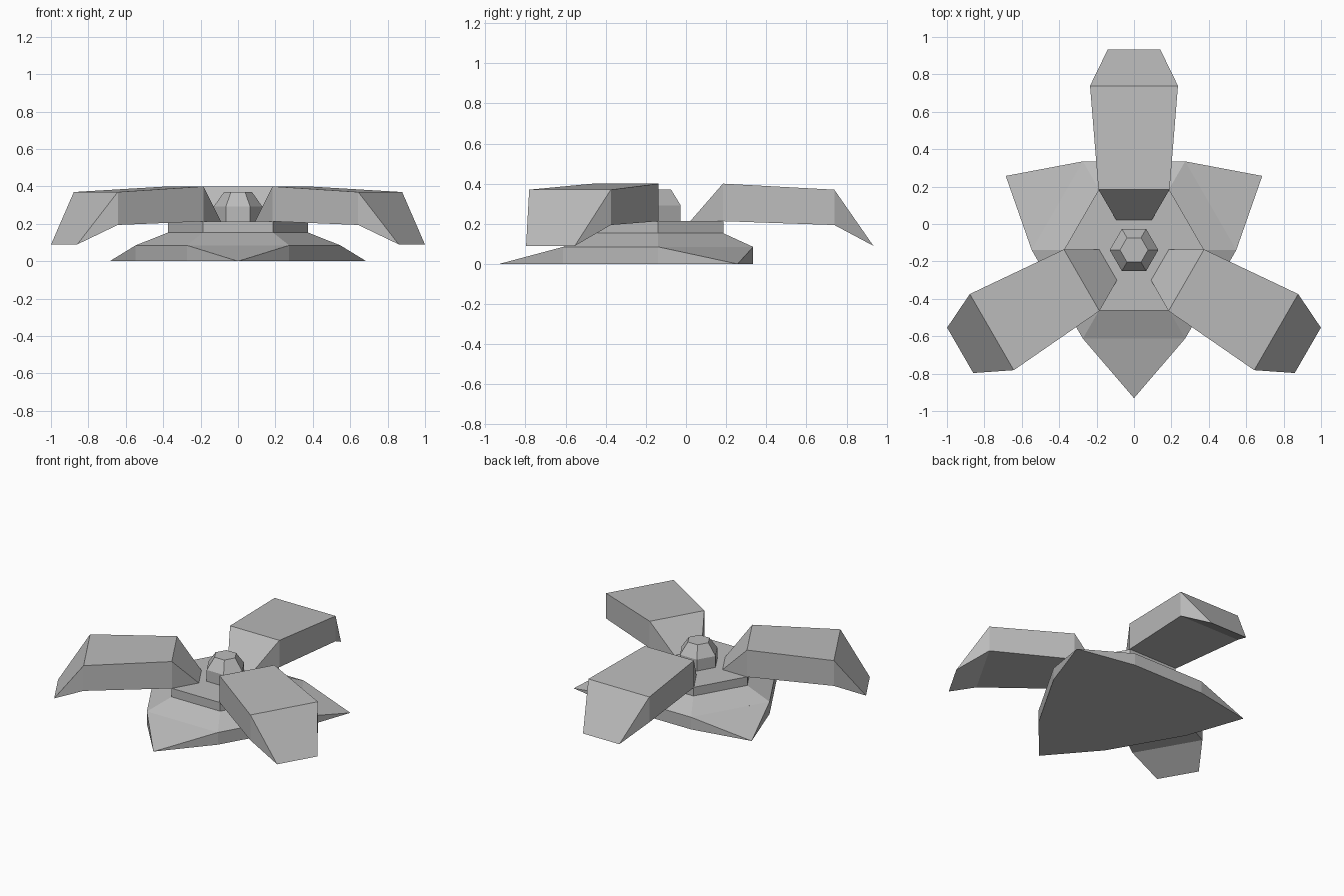
import bpy, bmesh
from math import cos, sin, pi, radians
from mathutils import Matrix

if "Cube" in bpy.data.objects:
    bpy.data.objects.remove(bpy.data.objects["Cube"])

HUB = Matrix.Translation((0, -0.139, 0))  # centre of the three-fold symmetry

grey = bpy.data.materials.new("dark_grey")
grey.diffuse_color = (0.5, 0.5, 0.5, 1)
grey.use_nodes = True
grey.node_tree.nodes["Principled BSDF"].inputs["Base Color"].default_value = grey.diffuse_color


def loft(name, rings, angle=0):
    """Skin equal-length rings, cap both ends, merge collapsed points."""
    bm = bmesh.new()
    loops = [[bm.verts.new(p) for p in ring] for ring in rings]
    n = len(loops[0])
    for a, b in zip(loops, loops[1:]):
        for i in range(n):
            j = (i + 1) % n
            bm.faces.new((a[i], a[j], b[j], b[i]))
    bm.faces.new(loops[0][::-1])
    bm.faces.new(loops[-1])
    bmesh.ops.remove_doubles(bm, verts=bm.verts, dist=1e-4)
    bmesh.ops.dissolve_degenerate(bm, edges=bm.edges, dist=1e-4)
    bmesh.ops.recalc_face_normals(bm, faces=bm.faces)
    mesh = bpy.data.meshes.new(name)
    bm.to_mesh(mesh)
    bm.free()
    mesh.materials.append(grey)
    ob = bpy.data.objects.new(name, mesh)
    ob.matrix_world = HUB @ Matrix.Rotation(radians(angle), 4, 'Z')
    bpy.context.collection.objects.link(ob)
    return ob


def hexagon(r, z):
    return [(r * cos(i * pi / 3), r * sin(i * pi / 3), z) for i in range(6)]


def section(w, y, low, high):
    return [(-w, y, low), (w, y, low), (w, y, high), (-w, y, high)]


# Stepped hexagonal base and centre cap
loft("base", [hexagon(0.547, 0), hexagon(0.547, 0.085),
              hexagon(0.375, 0.153), hexagon(0.375, 0.213)])
loft("centre_cap", [hexagon(0.13, 0.213), hexagon(0.13, 0.292), hexagon(0.075, 0.37)])

# Three arms, and three pointed feet opposite them
for k in range(3):
    loft(f"arm_{k + 1}", [section(0.095, 0.16, 0.213, 0.213),
                          section(0.19, 0.323, 0.213, 0.4),
                          section(0.235, 0.878, 0.194, 0.37),
                          section(0.14, 1.073, 0.09, 0.09)], 120 * k)
    loft(f"foot_{k + 1}", [section(0.2735, 0.4737, 0, 0.085),
                           section(0, 0.792, 0, 0)], 60 + 120 * k)
